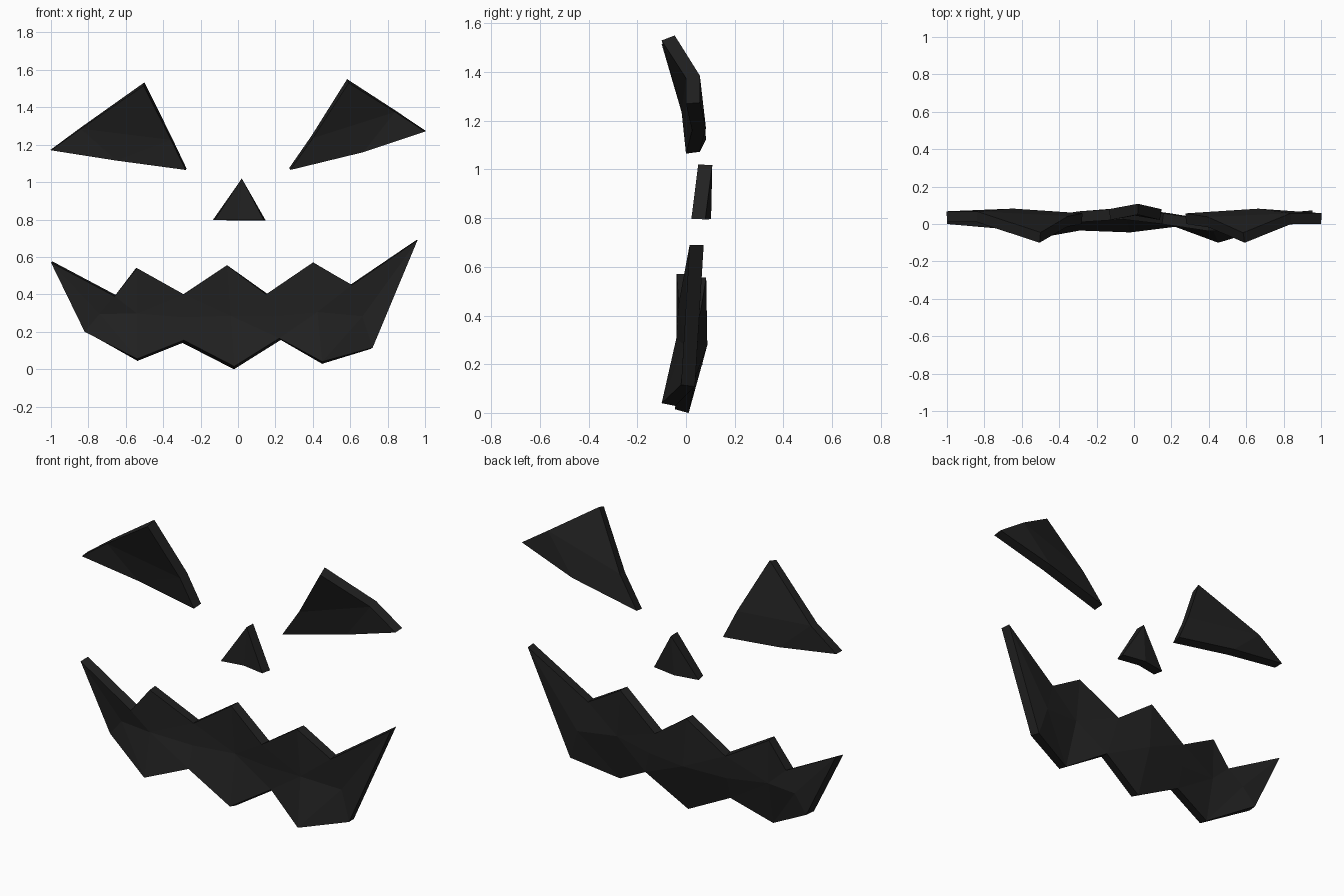
import bpy
import bmesh
from mathutils import Vector

cube = bpy.data.objects.get("Cube")
if cube:
    bpy.data.objects.remove(cube, do_unlink=True)

black = bpy.data.materials.new("matte_black")
black.use_nodes = True
black.diffuse_color = (0.015, 0.015, 0.015, 1)
bsdf = black.node_tree.nodes["Principled BSDF"]
bsdf.inputs["Base Color"].default_value = black.diffuse_color
bsdf.inputs["Roughness"].default_value = 0.8


def slab(name, faces, thickness=0.058):
    """Folded front surface, given as faces of points, thickened backwards."""
    bm = bmesh.new()
    for pts in faces:
        bm.faces.new([bm.verts.new(p) for p in pts])
    bmesh.ops.remove_doubles(bm, verts=bm.verts, dist=0.0005)
    bmesh.ops.triangulate(bm, faces=bm.faces)
    bm.normal_update()
    for f in bm.faces:
        if f.normal.y > 0:
            f.normal_flip()
    mesh = bpy.data.meshes.new(name)
    bm.to_mesh(mesh)
    bm.free()
    mesh.materials.append(black)
    obj = bpy.data.objects.new(name, mesh)
    bpy.context.collection.objects.link(obj)
    mod = obj.modifiers.new("thickness", 'SOLIDIFY')
    mod.thickness = thickness
    mod.offset = -1
    return obj


def eye(name, outer, top, inner, outer_fold, inner_fold, bottom_fold):
    """Triangle with its top bent forward along a fold."""
    slab(name, [(top, outer_fold, inner_fold),
                (outer_fold, outer, bottom_fold),
                (outer_fold, bottom_fold, inner_fold),
                (inner_fold, bottom_fold, inner)])


# Eyes: points are (x, y, z)
eye("right_eye", (-1, 0.01, 1.17), (-0.505, -0.1, 1.515), (-0.28, 0, 1.065),
    (-0.84, 0.01, 1.285), (-0.358, -0.015, 1.225), (-0.65, 0.025, 1.115))
eye("left_eye", (1, 0, 1.27), (0.592, -0.1, 1.53), (0.28, 0, 1.065),
    (0.84, 0, 1.375), (0.4, -0.018, 1.235), (0.67, 0.025, 1.16))

# Nose: triangle folded down its middle
apex, base = (0.02, 0.05, 1.02), (0.005, 0.045, 0.797)
slab("nose", [(apex, (side, 0.022, 0.797), base) for side in (-0.125, 0.138)])

# Mouth: columns of top point, middle depth and bottom point
columns = [
    ((-0.66, -0.03, 0.39), 0.0, (-0.82, 0.01, 0.2)),
    ((-0.54, -0.03, 0.54), -0.03, (-0.54, -0.08, 0.055)),
    ((-0.29, 0.01, 0.4), 0.0, (-0.29, -0.035, 0.155)),
    ((-0.06, 0.025, 0.555), 0.03, (-0.02, -0.045, 0.015)),
    ((0.15, 0, 0.4), 0.0, (0.22, -0.015, 0.165)),
    ((0.4, -0.038, 0.57), -0.04, (0.45, -0.1, 0.04)),
    ((0.61, -0.03, 0.45), -0.01, (0.72, -0.02, 0.115)),
]
rows = []
for top, depth, bottom in columns:
    middle = (Vector(top) + Vector(bottom)) / 2
    middle.y = depth
    rows.append((top, middle, bottom))

mouth = []
for a, b in zip(rows, rows[1:]):
    for i in range(2):
        mouth.append((a[i], a[i + 1], b[i + 1], b[i]))
for tip, row in (((-1, 0, 0.57), rows[0]), ((0.96, 0.015, 0.69), rows[-1])):
    for i in range(2):
        mouth.append((tip, row[i], row[i + 1]))
slab("mouth", mouth)
